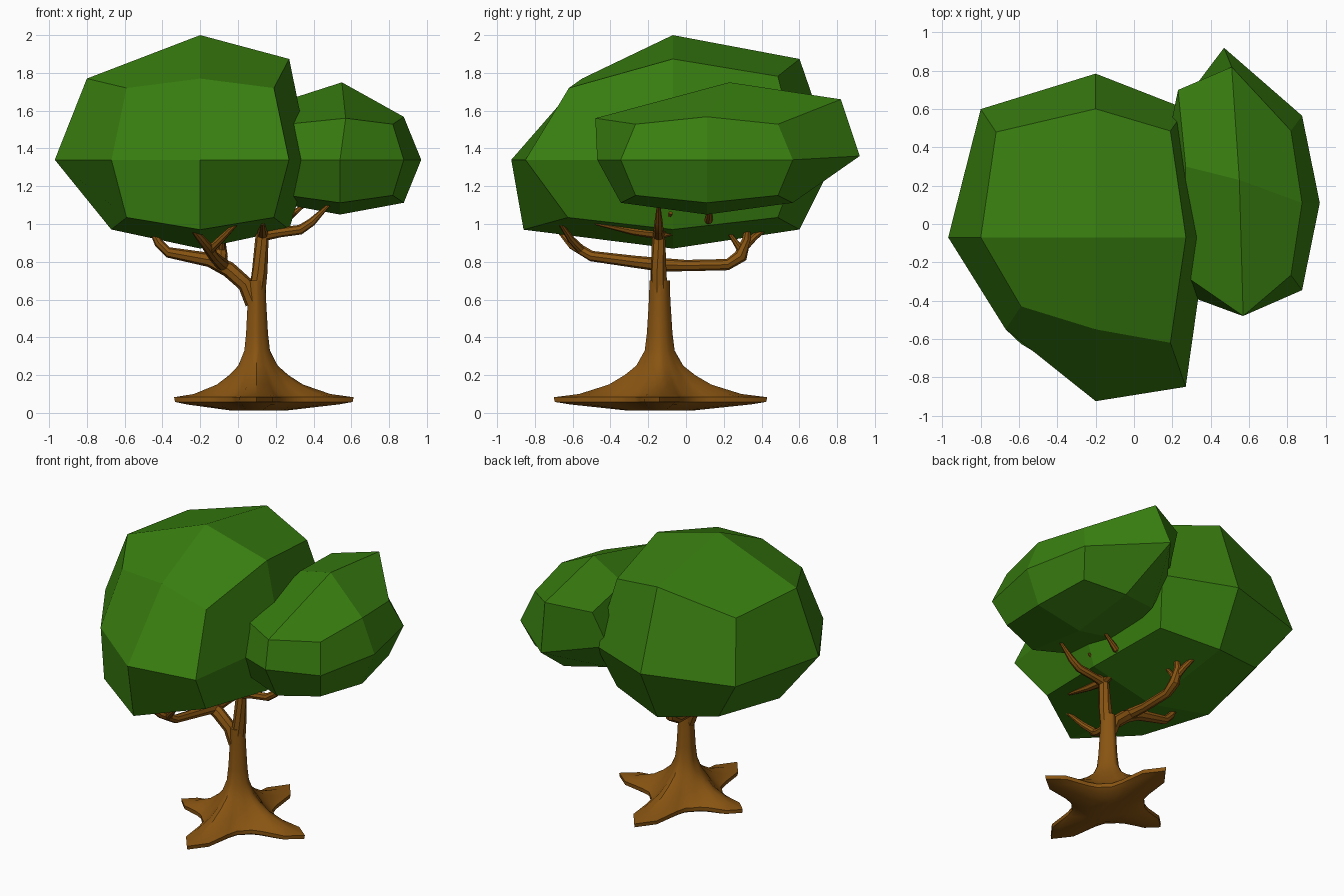
import bpy, bmesh
from math import sin, cos, pi, radians
from mathutils import Vector


def material(name, color):
    m = bpy.data.materials.new(name)
    m.diffuse_color = (*color, 1)
    return m


leaf = material("leaf_green", (0.04, 0.21, 0.005))
bark = material("bark_brown", (0.25, 0.09, 0.006))


def add_object(name, bm, mat):
    bmesh.ops.recalc_face_normals(bm, faces=bm.faces)
    me = bpy.data.meshes.new(name)
    bm.to_mesh(me)
    bm.free()
    me.materials.append(mat)
    ob = bpy.data.objects.new(name, me)
    bpy.context.collection.objects.link(ob)
    return ob


def smooth(ob):
    bpy.ops.object.select_all(action='DESELECT')
    ob.select_set(True)
    bpy.context.view_layer.objects.active = ob
    bpy.ops.object.shade_smooth_by_angle(angle=radians(35))


# Foliage: rounded 24-face cube, with a few corners pulled to new places
def foliage(name, centre, size, depth, moved):
    bm = bmesh.new()
    bmesh.ops.create_cube(bm, size=2)
    bmesh.ops.subdivide_edges(bm, edges=bm.edges[:], cuts=1, use_grid_fill=True)
    for v in bm.verts:
        key = tuple(round(c) for c in v.co)
        f = (1, 0.785, 0.65)[sum(map(abs, key)) - 1]
        r = (size[0], size[1], size[2] if key[2] > 0 else depth)
        v.co = moved.get(key, [c + k * s * f for c, k, s in zip(centre, key, r)])
    return add_object(name, bm, leaf)


foliage("large_foliage", (-0.2, -0.07, 1.34), (0.6, 0.855, 0.68), 0.47, {
    (0, 0, 1): (-0.2, -0.07, 2.0),
    (-1, 0, 0): (-0.97, -0.07, 1.34),
    (1, 0, 0): (0.38, -0.07, 1.34),
    (-1, 0, 1): (-0.8, -0.07, 1.77),
    (0, -1, 1): (-0.2, -0.55, 1.77),
    (-1, -1, 1): (-0.59, -0.43, 1.72),
    (1, -1, 1): (0.19, -0.62, 1.72),
    (-1, -1, 0): (-0.67, -0.55, 1.34),
    (1, -1, 0): (0.27, -0.85, 1.34),
    (-1, 1, 0): (-0.8, 0.6, 1.34),
    (-1, 1, 1): (-0.72, 0.48, 1.75),
    (0, -1, -1): (-0.2, -0.86, 0.97),
})
foliage("small_foliage", (0.54, 0.11, 1.34), (0.43, 0.58, 0.29), 0.29, {
    (0, 0, 1): (0.55, 0.23, 1.75),
    (0, -1, 1): (0.57, -0.48, 1.56),
    (0, 1, 0): (0.47, 0.92, 1.36),
    (0, 1, 1): (0.51, 0.82, 1.66),
    (-1, 0, 1): (0.27, 0.3, 1.66),
    (-1, 1, 1): (0.23, 0.7, 1.62),
})


# Trunk: star-shaped rings at the roots closing in to a round stem
def trunk(n=32):
    bm = bmesh.new()
    reach = (0.515, 0.57, 0.435, 0.56)     # +x, +y, -x, -y root lengths
    levels = [(0.012, 0.3, 0.13), (0.045, 0.85, 0.21), (0.058, 0.99, 0.23),
              (0.083, 1.0, 0.23), (0.1, 0.76, 0.21), (0.15, 0.48, 0.165),
              (0.2, 0.33, 0.135), (0.25, 0.22, 0.1), (0.33, 0.14, 0.07),
              (0.42, 0.12, 0.06), (0.6, 0.1, 0.05), (0.7, 0.095, 0.048)]
    rings = []
    for z, f, valley in levels:
        ring = []
        for i in range(n):
            a = 2 * pi * i / n
            tip = reach[round(a / (pi / 2)) % 4] * f
            w = abs(cos(2 * a)) ** 5
            r = valley + (tip - valley) * w
            ring.append(bm.verts.new((0.097 + r * cos(a), -0.14 + r * sin(a), z)))
        rings.append(ring)
    for lo, hi in zip(rings, rings[1:]):
        for i in range(n):
            j = (i + 1) % n
            bm.faces.new((lo[i], lo[j], hi[j], hi[i]))
    bm.faces.new(rings[0])
    bm.faces.new(rings[-1])
    smooth(add_object("trunk_and_roots", bm, bark))


trunk()


# Branches: eight-sided tapered tubes along (x, y, z, radius) points
def branch(name, *path, n=8):
    bm = bmesh.new()
    pts = [Vector(p[:3]) for p in path]
    rings = []
    for i, p in enumerate(pts):
        d = pts[min(i + 1, len(pts) - 1)] - pts[max(i - 1, 0)]
        q = d.to_track_quat('Z', 'Y')
        rings.append([bm.verts.new(p + q @ Vector((cos(2 * pi * k / n), sin(2 * pi * k / n), 0))
                                   * path[i][3]) for k in range(n)])
    for lo, hi in zip(rings, rings[1:]):
        # match ring starts so the tube does not twist
        s = min(range(n), key=lambda t: sum((lo[k].co - hi[(k + t) % n].co).length for k in range(n)))
        for k in range(n):
            bm.faces.new((lo[k], lo[(k + 1) % n], hi[(k + 1 + s) % n], hi[(k + s) % n]))
    bm.faces.new(rings[0])
    bm.faces.new(rings[-1])
    smooth(add_object(name, bm, bark))


branch("upper_trunk", (0.1, -0.14, 0.62, 0.046), (0.115, -0.145, 0.75, 0.042),
       (0.125, -0.145, 0.9, 0.036), (0.13, -0.145, 1.0, 0.03))
branch("left_limb", (0.08, -0.145, 0.58, 0.042), (0.04, -0.145, 0.68, 0.042),
       (-0.05, -0.145, 0.76, 0.042), (-0.15, -0.145, 0.81, 0.038),
       (-0.37, -0.14, 0.85, 0.028), (-0.42, -0.14, 0.9, 0.024), (-0.46, -0.14, 0.97, 0.012))
branch("front_limb", (-0.08, -0.14, 0.785, 0.036), (-0.1, -0.27, 0.8, 0.032),
       (-0.13, -0.5, 0.83, 0.028), (-0.17, -0.6, 0.89, 0.026), (-0.26, -0.7, 1.0, 0.012))
branch("front_twig", (-0.15, -0.55, 0.86, 0.024), (-0.09, -0.61, 0.92, 0.02),
       (0.0, -0.67, 1.01, 0.01))
branch("back_limb", (-0.08, -0.14, 0.785, 0.036), (-0.09, 0.0, 0.78, 0.03),
       (-0.09, 0.22, 0.785, 0.03), (-0.09, 0.29, 0.83, 0.036), (-0.09, 0.32, 0.92, 0.024),
       (-0.07, 0.33, 1.02, 0.01))
branch("back_twig_outer", (-0.09, 0.29, 0.86, 0.026), (-0.12, 0.36, 0.93, 0.02),
       (-0.16, 0.45, 1.0, 0.01))
branch("back_twig_inner", (-0.09, 0.3, 0.85, 0.022), (-0.08, 0.23, 0.95, 0.01))
branch("right_limb", (0.12, -0.145, 0.94, 0.034), (0.22, -0.145, 0.955, 0.026),
       (0.33, -0.145, 0.97, 0.026), (0.39, -0.145, 1.01, 0.022), (0.48, -0.145, 1.1, 0.009))
branch("upper_front_twig", (0.13, -0.14, 0.95, 0.032), (0.13, -0.28, 0.965, 0.024),
       (0.13, -0.48, 1.005, 0.01))
branch("upper_back_twig", (0.13, -0.14, 0.95, 0.03), (0.13, -0.02, 0.98, 0.024),
       (0.15, 0.1, 1.01, 0.022), (0.25, 0.12, 1.02, 0.022), (0.35, 0.13, 1.1, 0.009))
branch("right_twig", (0.13, -0.145, 0.95, 0.03), (0.22, -0.1, 1.0, 0.02),
       (0.3, -0.08, 1.06, 0.01))
